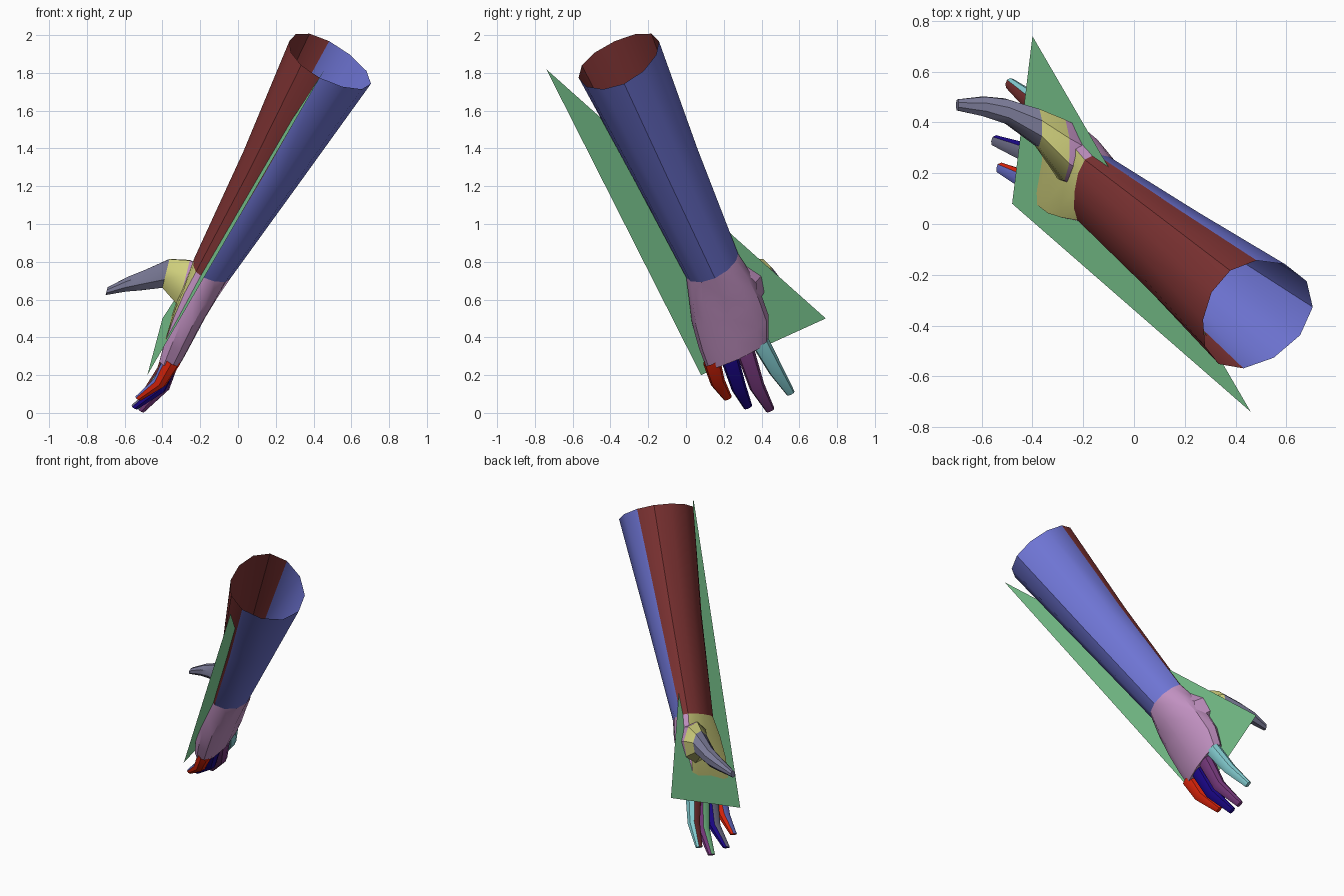
import bpy, bmesh
from math import cos, sin, pi, radians, copysign
from mathutils import Vector

cube = bpy.data.objects.get("Cube")
if cube:
    bpy.data.objects.remove(cube)


def material(name, *rgb):
    m = bpy.data.materials.new(name)
    m.use_nodes = True
    m.diffuse_color = (*rgb, 1)
    m.node_tree.nodes["Principled BSDF"].inputs["Base Color"].default_value = (*rgb, 1)
    return m


blue = material("soft_blue", .16, .18, .67)
maroon = material("maroon", .22, .035, .035)
yellow = material("pale_yellow", .68, .68, .22)
pink = material("dusty_pink", .53, .28, .53)
grey = material("blue_grey", .19, .19, .3)
cyan = material("cyan", .24, .64, .67)
purple = material("purple", .19, .042, .21)
navy = material("navy", .011, .002, .26)
red = material("red", .74, .018, .003)
green = material("green", .235, .69, .33)

# Frame of the limb: along to the elbow, across to the thumb, out of the palm
origin = Vector((-.48, .08, .2))
elbow = Vector((.46, -.74, 1.82))
corner = Vector((-.40, .74, .5))
along = (elbow - origin).normalized()
across = (corner - origin).normalized()
palm = along.cross(across).normalized()


def place(s, t, h):
    return origin + along * s + across * t + palm * h


def finish(name, bm, mats, smooth):
    me = bpy.data.meshes.new(name)
    bm.to_mesh(me)
    bm.free()
    for m in mats:
        me.materials.append(m)
    ob = bpy.data.objects.new(name, me)
    bpy.context.collection.objects.link(ob)
    if smooth:
        bpy.ops.object.select_all(action='DESELECT')
        ob.select_set(True)
        bpy.context.view_layer.objects.active = ob
        bpy.ops.object.shade_smooth_by_angle(angle=radians(smooth))
    return ob


def boxed(x, power):
    return copysign(abs(x) ** power, x)


def loft(name, rings, sides, front, back, tilt=0, cap=True, boxy=(1, 1),
         edge=0, lift=0, by_facing=False):
    """Skin rings (s, t, h, half width, half depth). boxy is the squareness of the
    first and later rings, edge narrows the palm colour, lift raises the seams."""
    bm = bmesh.new()
    depth = palm * cos(tilt) + along * sin(tilt)
    loops = []
    for i, (s, t, h, w, d) in enumerate(rings):
        power = boxy[min(i, 1)]
        loop = []
        for j in range(sides):
            a = 2 * pi * j / sides
            p = place(s, t, h + lift * cos(a) ** 2)
            p += across * w * boxed(cos(a), power) + depth * d * boxed(sin(a), power)
            loop.append(bm.verts.new(p))
        loops.append(loop)
    for upper, lower in zip(loops, loops[1:]):
        for j in range(sides):
            k = (j + 1) % sides
            f = bm.faces.new((upper[j], lower[j], lower[k], upper[k]))
            f.material_index = int(not edge <= j < sides // 2 - edge)
    if cap:
        bm.faces.new(loops[-1]).material_index = 1
    bmesh.ops.recalc_face_normals(bm, faces=bm.faces)
    if by_facing:
        # Back colour wraps round the low sides of the hand
        for f in bm.faces:
            height = (f.calc_center_median() - origin).dot(palm)
            f.material_index = int(f.normal.dot(palm) < .6 and height < .03)
    return finish(name, bm, (front, back), 35)


# Open forearm sleeve
wrist = (.575, .318, -.05, .152, .11)
loft("forearm", [(1.925, .37, -.048, .235, .245),
                 (1.25, .342, -.055, .188, .172),
                 wrist], 12, maroon, blue, cap=False, lift=.035)

# Palm and back of the hand
loft("hand", [wrist,
              (.45, .305, -.055, .178, .095),
              (.32, .285, -.06, .20, .085),
              (.18, .265, -.075, .205, .073),
              (.07, .235, -.09, .185, .058)], 12, yellow, pink,
     boxy=(1, .65), lift=.035, by_facing=True)

# Thumb and the broad mound it grows from
thumb_tilt = radians(75)
loft("thumb_mound", [(.40, .36, -.06, .13, .15),
                     (.385, .41, .03, .13, .135),
                     (.345, .50, .13, .08, .085)], 8, yellow, pink,
     tilt=thumb_tilt, cap=False, by_facing=True)
loft("thumb", [(.345, .50, .13, .08, .085),
               (.235, .53, .215, .052, .062),
               (.17, .53, .28, .042, .045),
               (.09, .51, .355, .024, .022)], 8, grey, grey, tilt=thumb_tilt)

# Fingers: knuckle, middle joint and tip centres, with base half width
fingers = {
    "little_finger": ((.10, .095, -.085), (-.035, .072, -.085), (-.175, .075, -.03), .048, blue, red),
    "ring_finger": ((.09, .19, -.085), (-.105, .162, -.108), (-.265, .152, -.045), .049, grey, navy),
    "middle_finger": ((.08, .28, -.085), (-.13, .254, -.13), (-.31, .256, -.095), .05, green, purple),
    "index_finger": ((.08, .37, -.08), (-.107, .38, -.105), (-.275, .392, -.084), .048, maroon, cyan),
}
for name, (base, joint, tip, w, front, back) in fingers.items():
    loft(name, [(*base, w, w), (*joint, w * .82, w * .75), (*tip, w * .48, w * .4)],
         8, front, back, boxy=(.8, .8), edge=1)

# Flat triangular sheet running through the limb
bm = bmesh.new()
bm.faces.new([bm.verts.new(p) for p in (origin, elbow, corner)])
finish("triangle_sheet", bm, (green,), 0)
